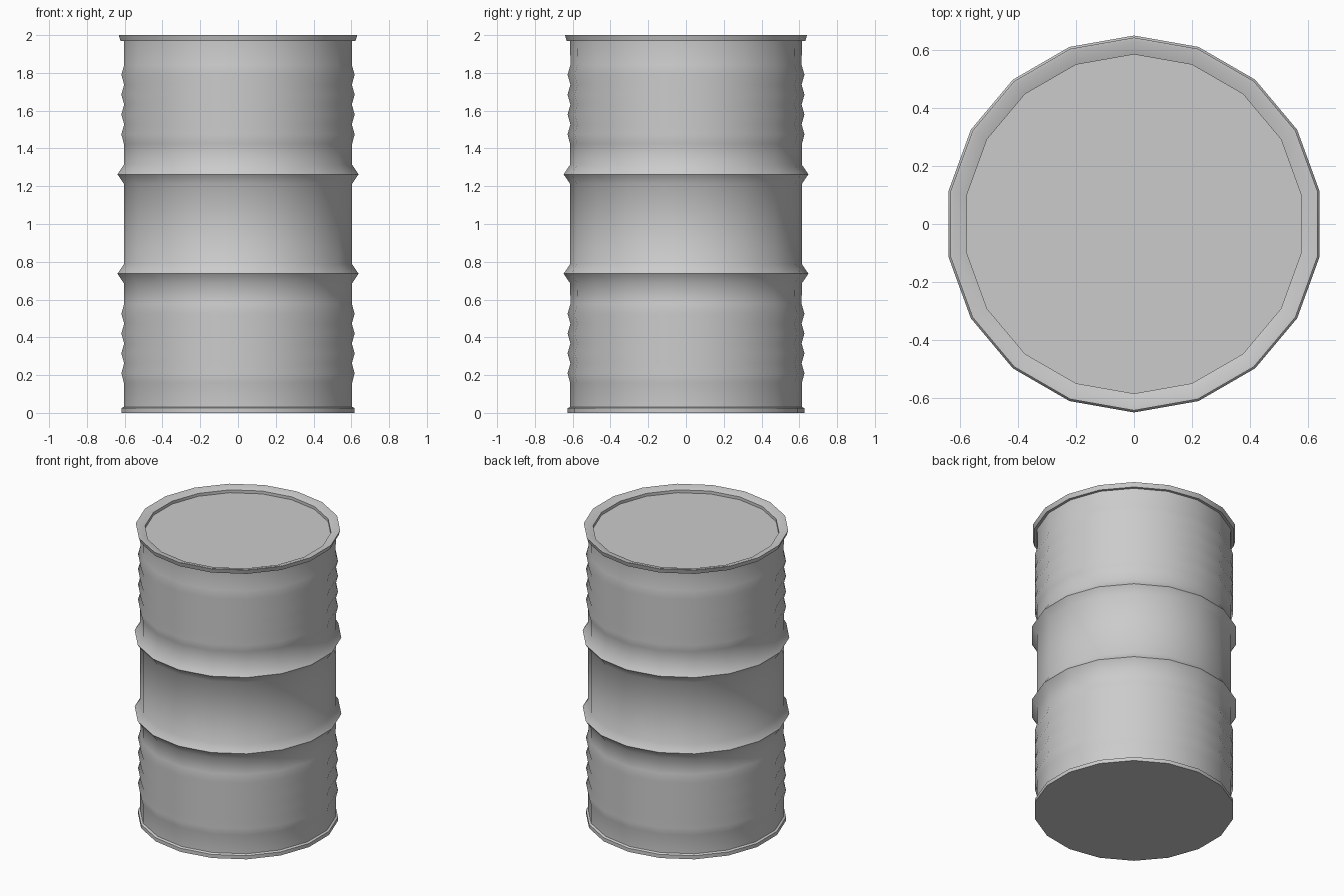
import bpy, bmesh, math

if "Cube" in bpy.data.objects:
    bpy.data.objects.remove(bpy.data.objects["Cube"])

SIDES = 18
BODY = 0.614


def lathe(name, profile):
    """Revolve (radius, z) points around z and cap both ends."""
    bm = bmesh.new()
    rings = []
    for r, z in profile:
        ring = []
        for i in range(SIDES):
            a = math.pi / 2 + i * 2 * math.pi / SIDES
            ring.append(bm.verts.new((r * math.cos(a), r * math.sin(a), z)))
        rings.append(ring)
    for lo, hi in zip(rings, rings[1:]):
        for i in range(SIDES):
            j = (i + 1) % SIDES
            bm.faces.new((lo[i], lo[j], hi[j], hi[i]))
    bm.faces.new(rings[0][::-1])
    bm.faces.new(rings[-1])
    mesh = bpy.data.meshes.new(name)
    bm.to_mesh(mesh)
    bm.free()
    ob = bpy.data.objects.new(name, mesh)
    bpy.context.collection.objects.link(ob)
    bpy.context.view_layer.objects.active = ob
    ob.select_set(True)
    bpy.ops.object.shade_smooth_by_angle(angle=math.radians(50))
    ob.select_set(False)
    return ob


def corrugation(first):
    """Four shallow ridges with valleys between them."""
    pts = [(BODY, first - 0.05)]
    for i in range(4):
        z = first + i * 0.105
        pts += [(0.627, z), (BODY - 0.002, z + 0.0525)]
    return pts


def hoop(z):
    """Raised rolling hoop."""
    return [(BODY, z - 0.05), (0.648, z), (BODY, z + 0.05)]


# bottom chime, lower ridges, two hoops, upper ridges
profile = [(0.627, 0), (0.627, 0.025), (BODY, 0.032)]
profile += corrugation(0.21) + hoop(0.737) + hoop(1.263) + corrugation(1.475)

# flared top rim and recessed lid
profile += [(BODY, 1.97), (0.632, 1.97), (0.641, 2.0),
            (0.63, 2.0), (0.583, 1.985), (0.583, 1.965)]

lathe("drum_body", profile)
